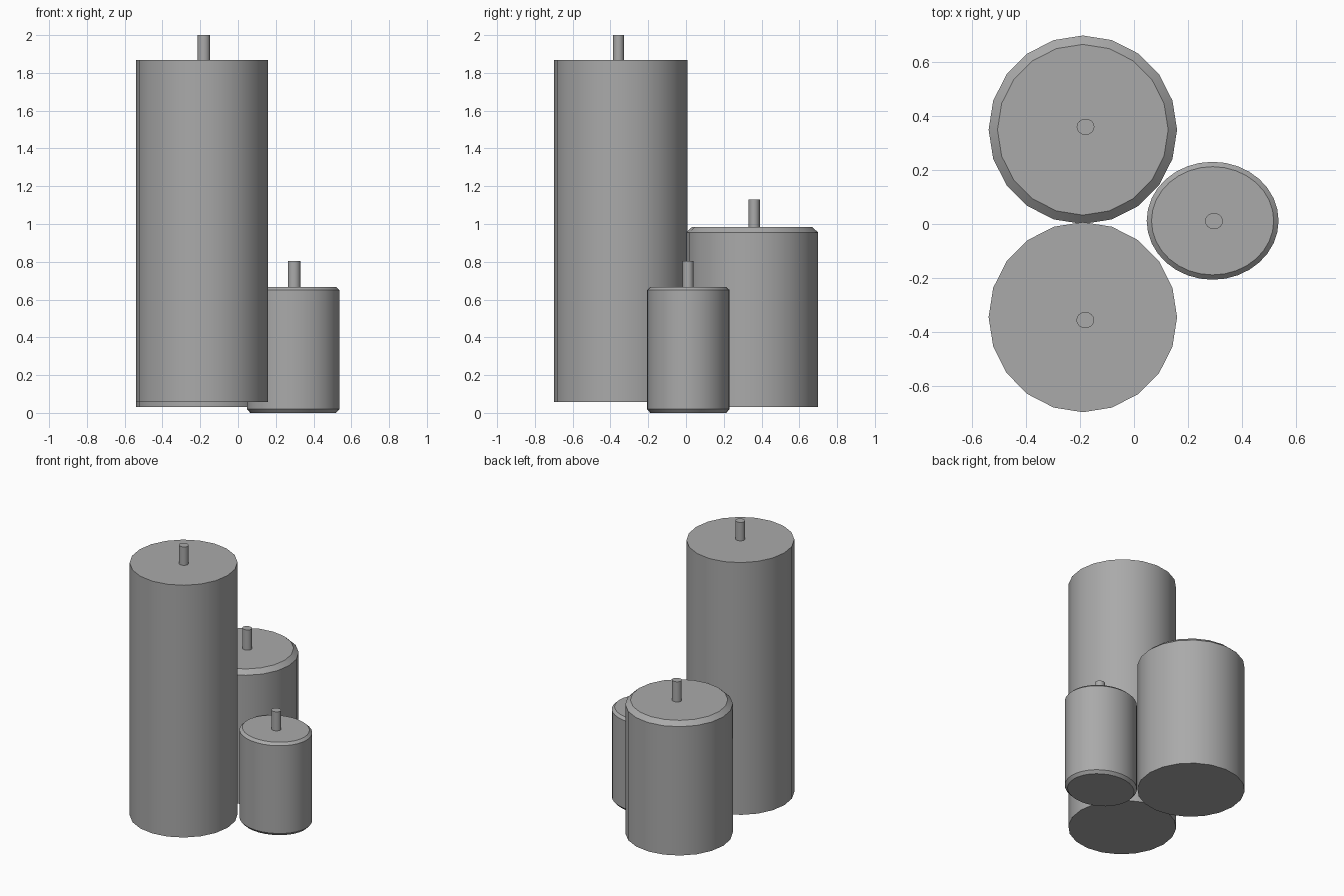
import bpy
import bmesh
from math import cos, sin, tau, radians

cube = bpy.data.objects.get("Cube")
if cube:
    bpy.data.objects.remove(cube, do_unlink=True)

grey = bpy.data.materials.new("wax grey")
grey.use_nodes = True
colour = (0.4, 0.4, 0.4, 1)
grey.diffuse_color = colour
grey.node_tree.nodes["Principled BSDF"].inputs["Base Color"].default_value = colour


def lathe(name, centre, radii, profile, sides):
    """Closed column: profile is a list of (inset, z) rings from the bottom up."""
    bm = bmesh.new()
    rings = []
    for inset, z in profile:
        rings.append([bm.verts.new((centre[0] + (radii[0] - inset) * cos(tau * i / sides),
                                    centre[1] + (radii[1] - inset) * sin(tau * i / sides), z))
                      for i in range(sides)])
    for low, high in zip(rings, rings[1:]):
        for i in range(sides):
            j = (i + 1) % sides
            bm.faces.new((low[i], low[j], high[j], high[i]))
    bm.faces.new(rings[0][::-1])
    bm.faces.new(rings[-1])
    mesh = bpy.data.meshes.new(name)
    bm.to_mesh(mesh)
    bm.free()
    mesh.materials.append(grey)
    obj = bpy.data.objects.new(name, mesh)
    bpy.context.collection.objects.link(obj)
    bpy.ops.object.select_all(action='DESELECT')
    obj.select_set(True)
    bpy.context.view_layer.objects.active = obj
    bpy.ops.object.shade_smooth_by_angle(angle=radians(30))


# Candle bodies: plain tall, medium with bevelled top, small bevelled at both ends
lathe("tall_candle", (-0.19, -0.346), (0.35, 0.353), [(0, 0.057), (0, 1.868)], 20)
lathe("medium_candle", (-0.19, 0.35), (0.35, 0.35),
      [(0, 0.03), (0, 0.955), (0.033, 0.985)], 20)
lathe("small_candle", (0.292, 0.012), (0.245, 0.219),
      [(0.018, 0), (0, 0.02), (0, 0.65), (0.018, 0.667)], 32)

# Wicks
for name, centre, base, tip in (("tall_wick", (-0.181, -0.357), 1.85, 2.0),
                                ("medium_wick", (-0.18, 0.361), 0.97, 1.13),
                                ("small_wick", (0.297, 0.011), 0.65, 0.803)):
    lathe(name, centre, (0.033, 0.03), [(0, base), (0, tip)], 16)
